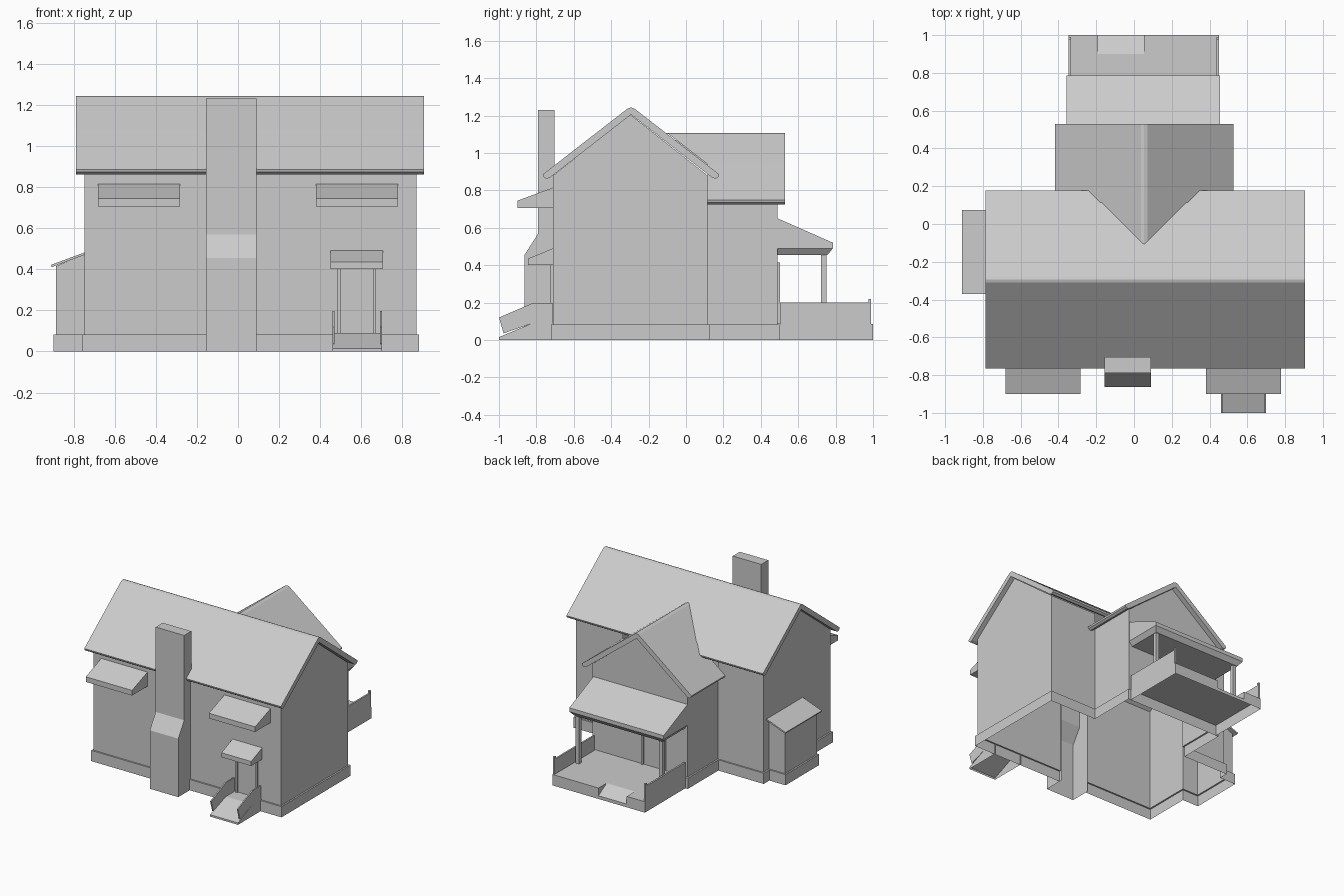
import bpy, bmesh
from mathutils import Vector

if "Cube" in bpy.data.objects:
    bpy.data.objects.remove(bpy.data.objects["Cube"])


def sheet(name, polys):
    """Object made from a list of polygons, welded together."""
    bm = bmesh.new()
    for p in polys:
        bm.faces.new([bm.verts.new(v) for v in p])
    bmesh.ops.remove_doubles(bm, verts=bm.verts, dist=0.0005)
    bmesh.ops.recalc_face_normals(bm, faces=bm.faces)
    me = bpy.data.meshes.new(name)
    bm.to_mesh(me)
    bm.free()
    ob = bpy.data.objects.new(name, me)
    bpy.context.collection.objects.link(ob)
    return ob


def prism(name, prof, a, b, skip=()):
    """Profile in (y, z) run along x from a to b; skip lists open sides."""
    polys = [[(x, y, z) for y, z in prof] for x in (a, b)]
    for i, (y, z) in enumerate(prof):
        if i not in skip:
            v, w = prof[(i + 1) % len(prof)]
            polys.append([(a, y, z), (b, y, z), (b, v, w), (a, v, w)])
    return sheet(name, polys)


def box(name, x0, x1, y0, y1, z0, z1):
    return prism(name, [(y0, z0), (y1, z0), (y1, z1), (y0, z1)], x0, x1)


# Foundation skirt: open-bottomed band around the whole plan, broken at the chimney
H = 0.083
plan = [(.09, -.71), (.868, -.71), (.868, .115), (.46, .115), (.46, .49),
        (-.355, .49), (-.355, .115), (-.746, .115), (-.746, .045),
        (-.885, .045), (-.885, -.345), (-.746, -.345), (-.746, -.71), (-.155, -.71)]
pts = [Vector(p) for p in plan]
nrm = []
for p, q in zip(pts, pts[1:]):
    d = (q - p).normalized()
    nrm.append(Vector((d.y, -d.x)))
outer = []
for i, p in enumerate(pts):
    n = nrm[0] if i == 0 else nrm[-1] if i == len(pts) - 1 else nrm[i - 1] + nrm[i]
    outer.append(p + n * 0.012)
polys = []
for i in range(len(pts) - 1):
    (ax, ay), (bx, by) = outer[i], outer[i + 1]
    (cx, cy), (dx, dy) = pts[i], pts[i + 1]
    polys.append([(ax, ay, 0), (bx, by, 0), (bx, by, H), (ax, ay, H)])
    polys.append([(ax, ay, H), (bx, by, H), (dx, dy, H), (cx, cy, H)])
sheet("foundation_skirt", polys)


def wall(i, za, zb=None):
    """Vertical panel above plan edge i."""
    (ax, ay), (bx, by) = plan[i], plan[i + 1]
    return [(ax, ay, H), (bx, by, H), (bx, by, zb or za), (ax, ay, za)]


# Main walls with gable ends; the left one is open into the side bay
gable = [(.115, .88), (-.2975, 1.205), (-.71, .88)]
notch = [(-.345, H), (-.345, .475), (.045, .475), (.045, H)]
sheet("main_walls", [
    wall(0, .88), wall(2, .88), wall(6, .88), wall(12, .88),
    [(.868, y, z) for y, z in [(-.71, H), (.115, H)] + gable],
    [(-.746, y, z) for y, z in [(-.71, H)] + notch + [(.115, H)] + gable]])

# Rear wing walls
sheet("wing_walls", [
    wall(3, .753), wall(5, .753),
    [(.46, .49, H), (-.355, .49, H), (-.355, .49, .75), (.0525, .49, 1.07), (.46, .49, .75)]])

# Side bay with lean-to roof
sheet("bay_walls", [wall(8, .475, .415), wall(9, .415), wall(10, .415, .475)])
lean = [(-.746, .482), (-.91, .421), (-.906, .41), (-.746, .47)]
sheet("bay_roof", [[(x, y, z) for x, z in lean] for y in (-.37, .075)] +
      [[(p[0], -.37, p[1]), (p[0], .075, p[1]), (q[0], .075, q[1]), (q[0], -.37, q[1])]
       for p, q in zip(lean, lean[1:])])

# Gable roof section shared by the house and the wing
top = [(.017, 1.238), (.225, 1.077), (.472, .885), (.468, .872), (.452, .861), (.432, .869), (.225, 1.03)]
section = [(0, 1.243)] + top + [(0, 1.205)] + [(-u, z) for u, z in reversed(top)]
prism("main_roof", [(u - .294, z) for u, z in section], -.787, .905)

# Wing roof: same section lowered, its inner end running up the valley
wing = [(u + .054, z - .137, min(-.11 + abs(u), .115)) for u, z in section]
END = .53
polys = [[(x, END, z) for x, z, s in wing]]
for (x, z, s), (x2, z2, s2) in zip(wing, wing[1:] + wing[:1]):
    polys.append([(x, s, z), (x, END, z), (x2, END, z2), (x2, s2, z2)])
sheet("wing_roof", polys)

# Chimney, open to the house below the roof
prism("chimney", [(-.863, 0), (-.863, .455), (-.79, .57), (-.79, 1.23),
                  (-.703, 1.23), (-.703, .88), (-.703, 0)], -.155, .09, skip=(5, 6))

# Front awnings
for side, x0 in (("left", -.68), ("right", .38)):
    prism("window_awning_" + side, [(-.71, .705), (-.9, .705), (-.9, .745), (-.71, .815)],
          x0, x0 + .398, skip=(3,))
prism("door_awning", [(-.71, .4), (-.845, .4), (-.845, .435), (-.71, .49)], .45, .705, skip=(3,))

# Front stoop with ramp, parapets and door jambs
prism("front_stoop", [(-1, 0), (-1, .015), (-.82, .09), (-.71, .09), (-.71, 0)], .46, .7, skip=(3, 4))
rail = [(-1, .12), (-.975, .035), (-.82, .09), (-.715, .09), (-.715, .197), (-.82, .197)]
for side, x0, xj in (("left", .46, .485), ("right", .69, .657)):
    prism("stoop_rail_" + side, rail, x0, x0 + .01)
    box("door_jamb_" + side, xj, xj + .014, -.724, -.71, .09, .4)

# Porch deck, open underneath, with a ramp let into its outer edge
L, R, A, B, D = -.346, .45, -.19, .053, .085
low = .025
sheet("porch_deck", [
    [(L, .49, D), (R, .49, D), (R, 1, D), (B, 1, D), (B, .9, D), (A, .9, D), (A, 1, D), (L, 1, D)],
    [(L, .502, 0), (L, 1, 0), (L, 1, D), (L, .502, D)],
    [(R, .502, 0), (R, 1, 0), (R, 1, D), (R, .502, D)],
    [(L, 1, 0), (R, 1, 0), (R, 1, D), (B, 1, D), (B, 1, low), (A, 1, low), (A, 1, D), (L, 1, D)],
    [(A, .9, D), (B, .9, D), (B, 1, low), (A, 1, low)],
    [(A, .9, D), (A, 1, D), (A, 1, low)],
    [(B, .9, D), (B, 1, D), (B, 1, low)]])

# Porch rails, posts and rear door jambs
for side, xr, xp, xd in (("left", L, -.325, -.17), ("right", R - .013, .395, .02)):
    prism("porch_rail_" + side, [(.502, D), (.99, D), (.99, .22), (.975, .22), (.975, .2), (.502, .2)],
          xr, xr + .013)
    box("porch_post_" + side, xp, xp + .03, .722, .752, D, .46)
    box("rear_door_jamb_" + side, xd, xd + .014, .49, .503, D, .415)

# Porch roof with a tapered soffit
prism("porch_roof", [(.49, .49), (.49, .65), (.785, .52), (.785, .49)], -.357, .455, skip=(0, 3))
hi = [(-.357, .49, .49), (-.357, .785, .49), (.455, .785, .49), (.455, .49, .49)]
lo = [(-.33, .49, .455), (-.33, .757, .455), (.428, .757, .455), (.428, .49, .455)]
sheet("porch_soffit", [lo] + [[hi[i], hi[i + 1], lo[i + 1], lo[i]] for i in range(3)])
